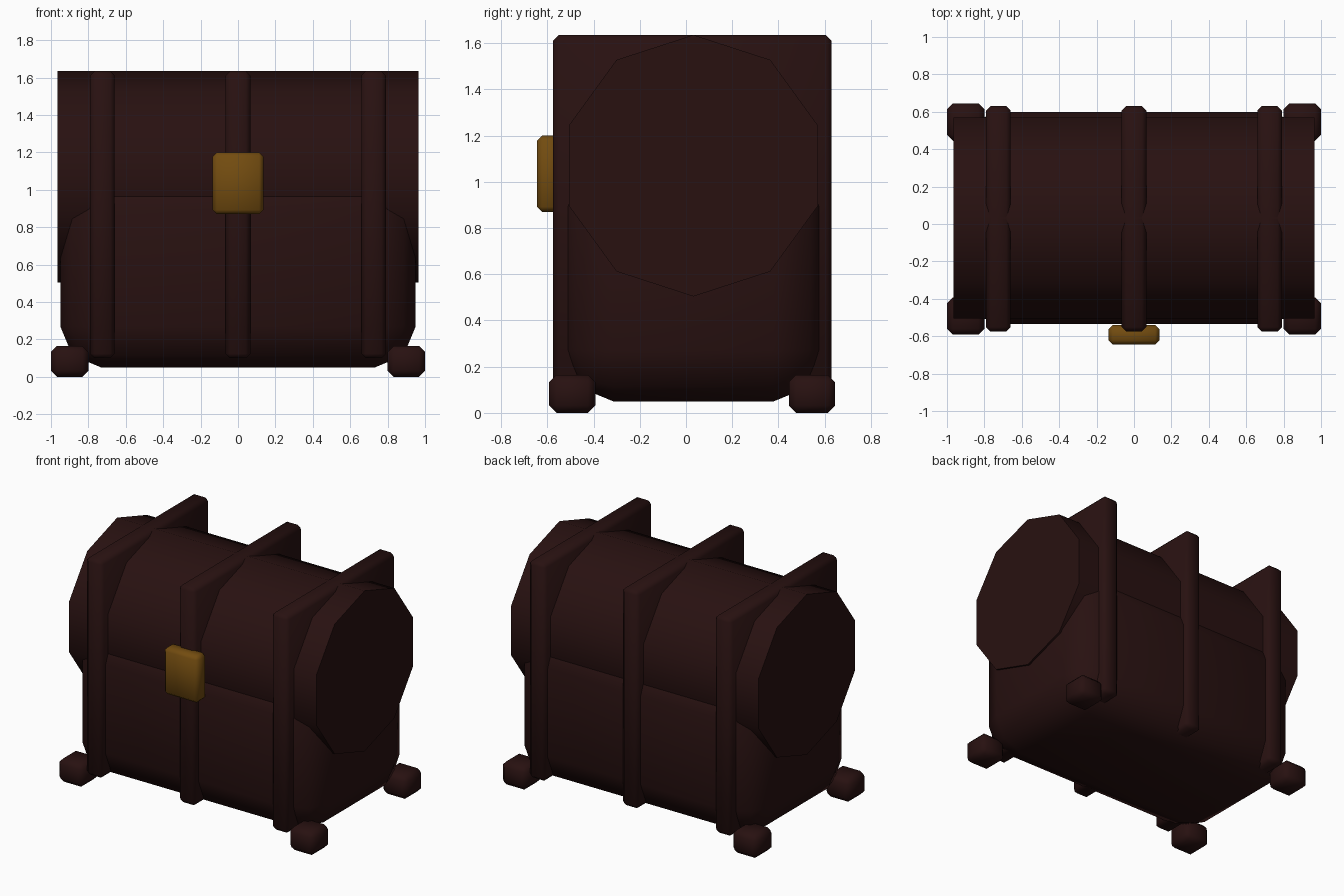
import bpy
from math import radians, pi

cube = bpy.data.objects.get("Cube")
if cube:
    bpy.data.objects.remove(cube, do_unlink=True)


def material(name, colour):
    m = bpy.data.materials.new(name)
    m.use_nodes = True
    m.diffuse_color = colour
    m.node_tree.nodes["Principled BSDF"].inputs["Base Color"].default_value = colour
    return m


wood = material("dark wood", (0.021, 0.0055, 0.0053, 1))
gold = material("gold", (0.17, 0.072, 0.005, 1))


def finish(obj, name, mat):
    obj.name = name
    obj.data.materials.append(mat)
    bpy.ops.object.shade_smooth_by_angle(angle=radians(50))
    return obj


def box(name, low, high, bevel, mat, segments=1):
    """Bevelled box between two opposite corners."""
    centre = [(a + b) / 2 for a, b in zip(low, high)]
    bpy.ops.mesh.primitive_cube_add(size=1, location=centre)
    obj = bpy.context.object
    obj.scale = [b - a for a, b in zip(low, high)]
    bpy.ops.object.transform_apply(location=False, rotation=False, scale=True)
    mod = obj.modifiers.new("Bevel", 'BEVEL')
    mod.width = bevel
    mod.segments = segments
    bpy.ops.object.modifier_apply(modifier=mod.name)
    return finish(obj, name, mat)


# Rounded chest body
box("chest_body", (-0.95, -0.535, 0.05), (0.95, 0.6, 1.114), 0.22, wood, 2)

# Ten-sided barrel lid lying along x, one corner pointing up
bpy.ops.mesh.primitive_cylinder_add(vertices=10, radius=0.566, depth=1.93,
                                    location=(0, 0.032, 1.07),
                                    rotation=(0, pi / 2, 0))
bpy.ops.object.transform_apply(location=False, rotation=True, scale=False)
lid = bpy.context.object
top = max(v.co.z for v in lid.data.vertices)
if top < 0.56:
    lid.rotation_euler.x = pi / 10
    bpy.ops.object.transform_apply(location=False, rotation=True, scale=False)
finish(lid, "barrel_lid", wood)

# Upright straps
for name, x in (("right", -0.725), ("middle", 0), ("left", 0.725)):
    box(name + "_strap", (x - 0.066, -0.575, 0.1), (x + 0.066, 0.63, 1.635),
        0.024, wood)

# Corner feet
for side, x in (("right", -0.9), ("left", 0.9)):
    for end, y in (("front", -0.492), ("back", 0.545)):
        box(f"{end}_{side}_foot", (x - 0.1, y - 0.1, 0), (x + 0.1, y + 0.1, 0.165),
            0.032, wood)

# Front lock plate
box("lock_plate", (-0.135, -0.645, 0.87), (0.135, -0.54, 1.2), 0.022, gold)
